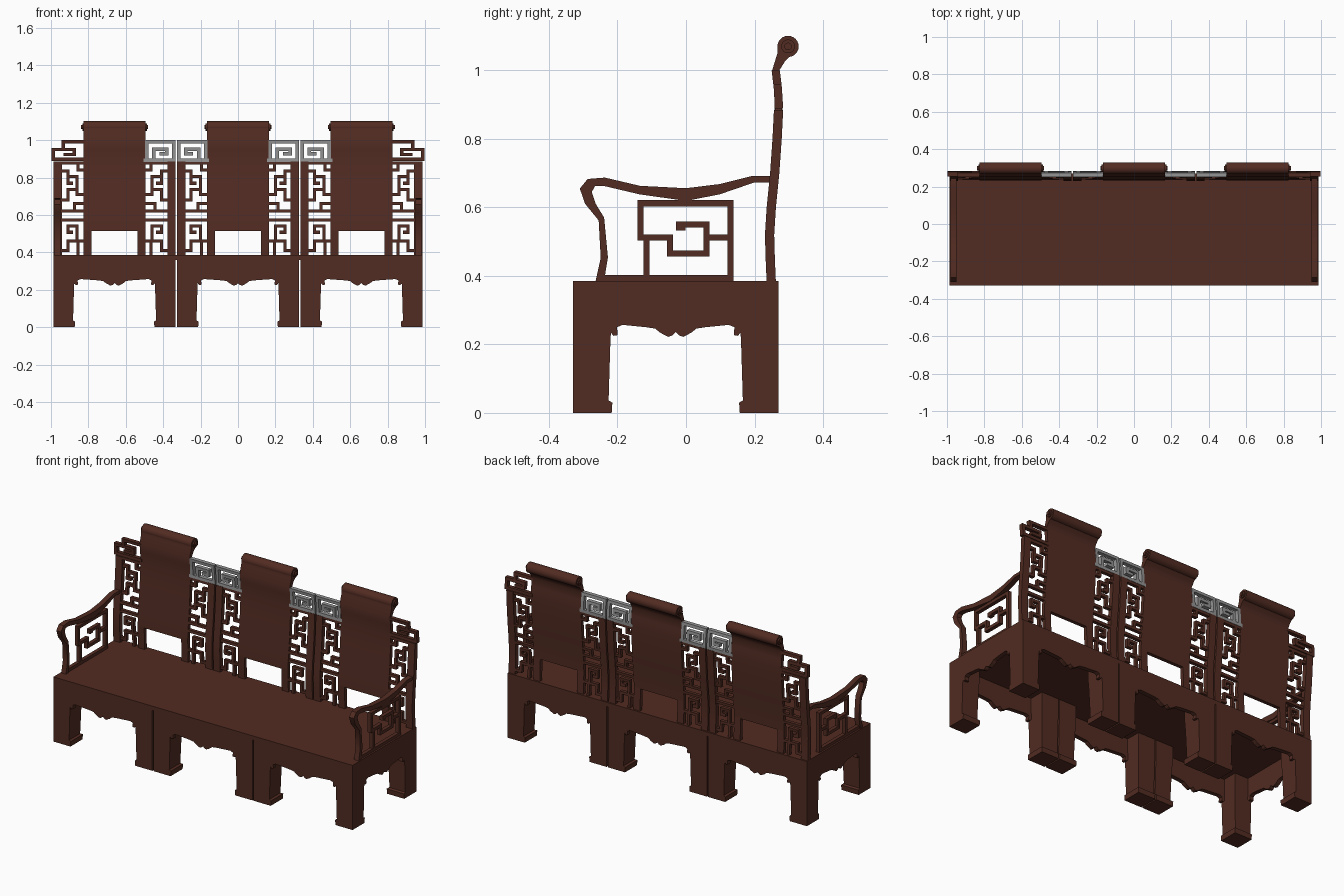
import bpy, bmesh, math
from mathutils import Matrix

cube = bpy.data.objects.get("Cube")
if cube:
    bpy.data.objects.remove(cube, do_unlink=True)


def material(name, rgb):
    m = bpy.data.materials.new(name)
    m.use_nodes = True
    m.diffuse_color = (*rgb, 1)
    b = m.node_tree.nodes["Principled BSDF"]
    b.inputs["Base Color"].default_value = (*rgb, 1)
    b.inputs["Roughness"].default_value = 0.6
    return m


WOOD = material("dark red wood", (0.085, 0.025, 0.016))
GREY = material("pale grey", (0.3, 0.3, 0.3))
UNITS = (-0.66, 0, 0.66)
HALF, FRONT, BACK, SEAT = 0.326, -0.33, 0.27, 0.385
MID = (FRONT + BACK) / 2
END = UNITS[2] + HALF


def finish(bm, name, mat=WOOD, smooth=False):
    bmesh.ops.recalc_face_normals(bm, faces=bm.faces)
    me = bpy.data.meshes.new(name)
    bm.to_mesh(me)
    bm.free()
    me.materials.append(mat)
    ob = bpy.data.objects.new(name, me)
    bpy.context.collection.objects.link(ob)
    if smooth:
        bpy.ops.object.select_all(action='DESELECT')
        ob.select_set(True)
        bpy.context.view_layer.objects.active = ob
        bpy.ops.object.shade_smooth_by_angle(angle=math.radians(40))


def prism(bm, pts, axis, lo, hi):
    """Extrude an outline of (u, z) points along x or y."""
    def at(p, d):
        return (d, p[0], p[1]) if axis == 'x' else (p[0], d, p[1])
    a = [bm.verts.new(at(p, lo)) for p in pts]
    b = [bm.verts.new(at(p, hi)) for p in pts]
    bm.faces.new(a)
    bm.faces.new(b[::-1])
    for i in range(len(pts)):
        j = (i + 1) % len(pts)
        bm.faces.new((a[i], b[i], b[j], a[j]))


def box(bm, lo, hi):
    prism(bm, [(lo[1], lo[2]), (hi[1], lo[2]), (hi[1], hi[2]), (lo[1], hi[2])], 'x', lo[0], hi[0])


# Side curve of the back: height, depth
SWEEP = [(0.38, 0.249), (0.45, 0.246), (0.52, 0.244), (0.6, 0.249), (0.7, 0.259), (0.8, 0.266),
         (0.9, 0.271), (0.95, 0.268), (1.0, 0.262)]


def depth(z):
    for (z0, y0), (z1, y1) in zip(SWEEP, SWEEP[1:]):
        if z <= z1:
            return y0 + (y1 - y0) * (z - z0) / (z1 - z0)
    return SWEEP[-1][1]


def sides(z0, z1, thick):
    """Front edge going up and rear edge going down along the back curve."""
    zs = [z0] + [z for z, _ in SWEEP if z0 < z < z1] + [z1]
    front = [(depth(z) - thick / 2, z) for z in zs]
    rear = [(depth(z) + thick / 2, z) for z in reversed(zs)]
    return front, rear


def ribbon(bm, x0, x1, z0, z1, thick):
    front, rear = sides(z0, z1, thick)
    prism(bm, front + rear, 'x', min(x0, x1), max(x0, x1))


def back_fret(bm, path, c, s, w=0.008, thick=0.02):
    """Square lattice bars; path is (distance from splat edge, height)."""
    for (t0, z0), (t1, z1) in zip(path, path[1:]):
        x0, x1 = sorted((c + s * (0.165 + t0), c + s * (0.165 + t1)))
        ribbon(bm, x0 - w, x1 + w, min(z0, z1) - w, max(z0, z1) + w, thick)


# Seat slab
bm = bmesh.new()
box(bm, (-END, FRONT, 0.36), (END, BACK, SEAT))
finish(bm, "seat")


# Legs: square sections growing inward from the outer corner
def leg(bm, x, y, sx, sy):
    rings = []
    for z, w in [(0, 0.113), (0.03, 0.115), (0.036, 0.104), (0.2, 0.109), (0.28, 0.113), (0.36, 0.113)]:
        rings.append([bm.verts.new((x + sx * u * w, y + sy * v * w, z))
                      for u, v in ((0, 0), (1, 0), (1, 1), (0, 1))])
    for a, b in zip(rings, rings[1:]):
        for i in range(4):
            j = (i + 1) % 4
            bm.faces.new((a[i], a[j], b[j], b[i]))
    bm.faces.new(rings[0])
    bm.faces.new(rings[-1])


bm = bmesh.new()
for c in UNITS:
    for s in (-1, 1):
        leg(bm, c + s * HALF, FRONT, -s, 1)
        leg(bm, c + s * HALF, BACK, -s, -1)
finish(bm, "legs")


# Aprons between the legs, with a scalloped lower edge
def apron_outline(centre, half):
    w = half - 0.11
    right = [(0, 0.236), (0.01, 0.226), (0.022, 0.222), (0.045, 0.234), (0.06, 0.246), (0.085, 0.25),
             (w - 0.035, 0.257), (w - 0.018, 0.25), (w - 0.02, 0.238), (w - 0.02, 0.227),
             (w - 0.008, 0.225), (w, 0.236), (w, 0.36)]
    left = [(-u, z) for u, z in reversed(right[1:])]
    return [(centre + u, z) for u, z in right + left]


bm = bmesh.new()
for c in UNITS:
    outline = apron_outline(c, HALF)
    prism(bm, outline, 'y', FRONT, FRONT + 0.025)
    prism(bm, outline, 'y', BACK - 0.025, BACK)
for s in (-1, 1):
    prism(bm, apron_outline(MID, 0.3), 'x', s * (END - 0.025), s * END)
finish(bm, "aprons")

# Splats: curved boards swelling into the roll, with a window below
bm = bmesh.new()
front, rear = sides(0.515, 1.0, 0.021)
neck = [(0.267, 1.05), (0.268, 1.07), (0.3, 1.07), (0.303, 1.041), (0.288, 1.025)]
for c in UNITS:
    prism(bm, front + neck + rear, 'x', c - 0.165, c + 0.165)
    for s in (-1, 1):
        ribbon(bm, c + s * 0.122, c + s * 0.165, 0.38, 0.515, 0.021)
finish(bm, "splats", smooth=True)

# Rolled tops with stepped end knobs
bm = bmesh.new()
for c in UNITS:
    for r, length in ((0.031, 0.33), (0.02, 0.345), (0.011, 0.36)):
        bmesh.ops.create_cone(bm, cap_ends=True, segments=24, radius1=r, radius2=r, depth=length,
                              matrix=Matrix.Translation((c, 0.298, 1.07)) @ Matrix.Rotation(math.pi / 2, 4, 'Y'))
finish(bm, "top_rolls", smooth=True)

# Back posts
bm = bmesh.new()
for c in UNITS:
    for s in (-1, 1):
        ribbon(bm, c + s * 0.282, c + s * HALF, 0.38, 0.885, 0.027)
finish(bm, "back_posts", smooth=True)

# Lattice between splats and posts
FRETS = [
    [(0, 0.877), (0.125, 0.877)],
    [(0, 0.84), (0.03, 0.84), (0.03, 0.877)],
    [(0, 0.71), (0.035, 0.71), (0.035, 0.805), (0.085, 0.805), (0.085, 0.77), (0.065, 0.768)],
    [(0.085, 0.805), (0.085, 0.835), (0.125, 0.835)],
    [(0.035, 0.735), (0.085, 0.735), (0.085, 0.68), (0.125, 0.68)],
    [(0, 0.66), (0.05, 0.66), (0.05, 0.62)],
    [(0, 0.62), (0.125, 0.62)],
    [(0, 0.573), (0.125, 0.573)],
    [(0.035, 0.46), (0.035, 0.54), (0.085, 0.54), (0.085, 0.508), (0.065, 0.506)],
    [(0, 0.46), (0.085, 0.46), (0.085, 0.41), (0.125, 0.41)],
    [(0.03, 0.39), (0.03, 0.46)],
]
bm = bmesh.new()
for c in UNITS:
    for s in (-1, 1):
        for path in FRETS:
            back_fret(bm, path, c, s)
finish(bm, "back_lattice")

# Crest pieces: grey between the splats, wood at the two ends
INNER = [[(0, 0.893), (0.152, 0.893), (0.152, 0.991), (0.008, 0.991), (0.008, 0.893)],
         [(0.045, 0.893), (0.045, 0.952), (0.115, 0.952), (0.115, 0.927), (0.085, 0.927)]]
OUTER = [[(0, 0.897), (0.163, 0.897), (0.163, 0.95), (0.05, 0.95), (0.05, 0.923), (0.1, 0.923)],
         [(0, 0.991), (0.11, 0.991), (0.11, 0.95)]]
grey, wood = bmesh.new(), bmesh.new()
for c in UNITS:
    for s in (-1, 1):
        end = c * s > 0
        for path in OUTER if end else INNER:
            back_fret(wood if end else grey, path, c, s, 0.009, 0.024)
finish(grey, "middle_crests", GREY)
finish(wood, "end_crests")

# Arms: flat-sided bent rails, outer edge then inner edge as (depth, height)
ARM_OUTER = [(-0.265, 0.38), (-0.249, 0.452), (-0.255, 0.562), (-0.295, 0.611), (-0.31, 0.655),
             (-0.287, 0.683), (-0.237, 0.687), (-0.135, 0.663), (0, 0.656), (0.098, 0.668),
             (0.19, 0.691), (0.25, 0.691)]
ARM_INNER = [(-0.24, 0.38), (-0.228, 0.454), (-0.239, 0.57), (-0.264, 0.611), (-0.275, 0.645),
             (-0.266, 0.662), (-0.237, 0.662), (-0.135, 0.638), (0, 0.619), (0.098, 0.638),
             (0.2, 0.673), (0.25, 0.673)]
for s, label in ((1, "left"), (-1, "right")):
    bm = bmesh.new()
    prism(bm, ARM_OUTER + ARM_INNER[::-1], 'x', s * 0.949, s * 0.98)
    finish(bm, label + "_arm", smooth=True)

# Lattice panel under each arm: (depth, height) paths
PANEL = [[(-0.115, 0.4), (-0.115, 0.51)],
         [(0.13, 0.4), (0.13, 0.612), (-0.133, 0.612), (-0.133, 0.512), (-0.047, 0.512),
          (-0.047, 0.465), (0.06, 0.465), (0.06, 0.55), (-0.01, 0.55), (-0.02, 0.542)],
         [(0.06, 0.512), (0.13, 0.512)],
         [(-0.25, 0.394), (0.13, 0.394)]]
for s, label in ((1, "left"), (-1, "right")):
    bm = bmesh.new()
    for path in PANEL:
        for (y0, z0), (y1, z1) in zip(path, path[1:]):
            w = 0.009
            box(bm, (s * 0.965 - 0.011, min(y0, y1) - w, min(z0, z1) - w),
                (s * 0.965 + 0.011, max(y0, y1) + w, max(z0, z1) + w))
    finish(bm, label + "_arm_panel")
